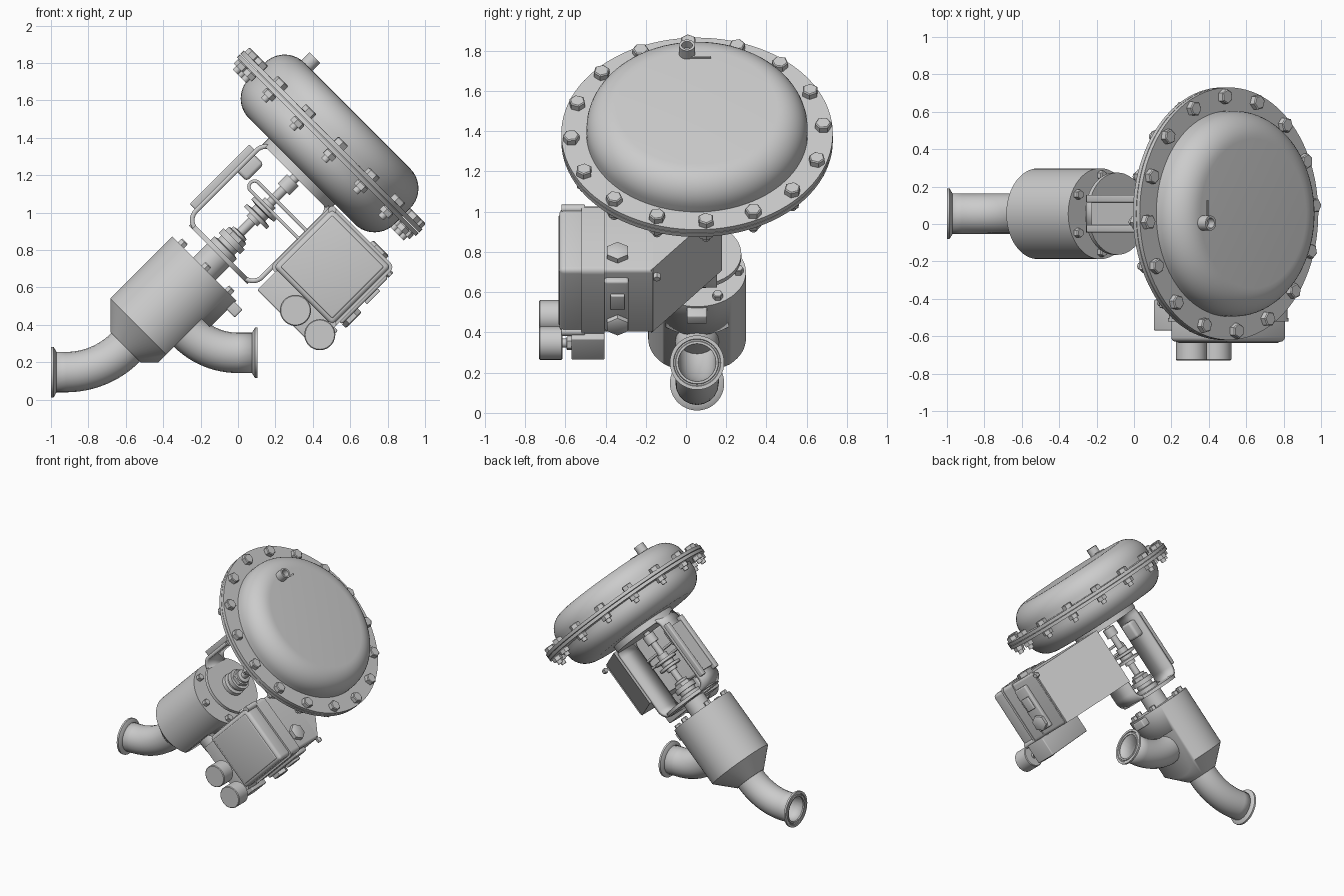
import bpy, bmesh, math
from math import cos, sin, pi, radians
from mathutils import Matrix, Vector

if bpy.data.objects.get("Cube"):
    bpy.data.objects.remove(bpy.data.objects["Cube"], do_unlink=True)

grey = bpy.data.materials.new("light_grey")
grey.use_nodes = True
grey.diffuse_color = (0.6, 0.6, 0.6, 1)
grey.node_tree.nodes["Principled BSDF"].inputs["Base Color"].default_value = (0.6, 0.6, 0.6, 1)

# Valve frame: X across, Y depth, Z along the tilted stem
AXIS_Y = 0.055
FRAME = Matrix.Translation((-0.18, AXIS_Y, 0.70)) @ Matrix.Rotation(radians(45), 4, 'Y')


def finish(name, bm, matrix=FRAME):
    bmesh.ops.recalc_face_normals(bm, faces=bm.faces)
    me = bpy.data.meshes.new(name)
    bm.to_mesh(me)
    bm.free()
    me.shade_smooth()
    me.set_sharp_from_angle(angle=radians(35))
    me.materials.append(grey)
    ob = bpy.data.objects.new(name, me)
    bpy.context.collection.objects.link(ob)
    ob.matrix_world = matrix
    return ob


def lathe(name, profile, matrix=FRAME, segs=48):
    """Spin (radius, height) points round Z."""
    bm = bmesh.new()
    vs = [bm.verts.new((r, 0, z)) for r, z in profile]
    es = [bm.edges.new(p) for p in zip(vs, vs[1:])]
    bmesh.ops.spin(bm, geom=vs + es, cent=(0, 0, 0), axis=(0, 0, 1),
                   angle=2 * pi, steps=segs, use_merge=True)
    bmesh.ops.remove_doubles(bm, verts=bm.verts, dist=1e-5)
    return finish(name, bm, matrix)


def disc(name, r, z0, z1, matrix=FRAME, segs=32):
    return lathe(name, [(0, z0), (r, z0), (r, z1), (0, z1)], matrix, segs)


def box(name, x, y, z, bevel=0.0, vertical_only=False):
    """Box between (low, high) limits; optional rounding of all or only depth edges."""
    bm = bmesh.new()
    bmesh.ops.create_cube(bm, size=1)
    for v in bm.verts:
        v.co = [lim[0] if c < 0 else lim[1] for c, lim in zip(v.co, (x, y, z))]
    if bevel:
        es = [e for e in bm.edges if not vertical_only
              or abs(e.verts[0].co.y - e.verts[1].co.y) > 1e-6]
        bmesh.ops.bevel(bm, geom=es, offset=bevel, segments=4, profile=0.5, affect='EDGES')
    return finish(name, bm)


def prism(name, pts, z0, z1):
    bm = bmesh.new()
    f = bm.faces.new([bm.verts.new((x, y, z0)) for x, y in pts])
    top = bmesh.ops.extrude_face_region(bm, geom=[f])["geom"]
    bmesh.ops.translate(bm, vec=(0, 0, z1 - z0),
                        verts=[v for v in top if isinstance(v, bmesh.types.BMVert)])
    return finish(name, bm)


def arc(cx, cz, r, a0, a1, n=8):
    return [(cx + r * cos(radians(a0 + (a1 - a0) * i / n)),
             cz + r * sin(radians(a0 + (a1 - a0) * i / n))) for i in range(n + 1)]


def strip(name, path, y0, y1, thick):
    """Closed band following an X-Z path."""
    bm = bmesh.new()
    a = [bm.verts.new((x, y0, z)) for x, z in path]
    b = [bm.verts.new((x, y1, z)) for x, z in path]
    for i in range(len(path)):
        j = (i + 1) % len(path)
        bm.faces.new((a[i], a[j], b[j], b[i]))
    ob = finish(name, bm)
    mod = ob.modifiers.new("thickness", 'SOLIDIFY')
    mod.thickness, mod.offset = thick, 0
    return ob


def rounded(x0, x1, z0, z1, r):
    return (arc(x1 - r, z1 - r, r, 0, 90) + arc(x0 + r, z1 - r, r, 90, 180)
            + arc(x0 + r, z0 + r, r, 180, 270) + arc(x1 - r, z0 + r, r, 270, 360))


def pipe(name, path):
    cu = bpy.data.curves.new(name, 'CURVE')
    cu.dimensions = '3D'
    cu.bevel_depth, cu.bevel_resolution = 0.108, 8
    sp = cu.splines.new('POLY')
    sp.points.add(len(path) - 1)
    for p, (x, z) in zip(sp.points, path):
        p.co = (x, AXIS_Y, z, 1)
    cu.materials.append(grey)
    ob = bpy.data.objects.new(name, cu)
    bpy.context.collection.objects.link(ob)
    ob.modifiers.new("wall", 'SOLIDIFY').thickness = 0.015


def ferrule(name, x, z, turn):
    m = Matrix.Translation((x, AXIS_Y, z)) @ Matrix.Rotation(radians(turn), 4, 'Y')
    lathe(name, [(0.094, -0.03), (0.108, -0.03), (0.135, -0.014), (0.135, 0),
                 (0.118, 0), (0.115, -0.005), (0.108, -0.005), (0.105, 0),
                 (0.094, 0), (0.094, -0.03)], m)


def hex_bolt(name, x, y, z, r, h, turn=0, axis='Z'):
    """Hexagon head standing on the point, along local Z, X or -Y."""
    rot = {'Z': Matrix(), 'X': Matrix.Rotation(pi / 2, 4, 'Y'),
           'Y': Matrix.Rotation(pi / 2, 4, 'X')}[axis]
    m = FRAME @ Matrix.Translation((x, y, z)) @ rot @ Matrix.Rotation(turn, 4, 'Z')
    return lathe(name, [(0, 0), (r, 0), (r, h * 0.85), (r * 0.85, h), (0, h)], m, 6)


# Valve body with a flat where the outlet joins
body = lathe("valve_body", [(0, -0.595), (0.115, -0.595), (0.243, -0.468), (0.243, 0), (0, 0)], segs=64)
cutter = box("body_cutter", (0.18, 0.5), (-0.5, 0.5), (-0.8, -0.2))
cutter.hide_render = True
cutter.hide_set(True)
cut = body.modifiers.new("outlet_flat", 'BOOLEAN')
cut.operation, cut.object, cut.solver = 'DIFFERENCE', cutter, 'EXACT'
for i in range(6):
    a = radians(30 + 60 * i)
    hex_bolt("body_bolt", 0.205 * cos(a), 0.205 * sin(a), 0, 0.026, 0.03, a)
box("body_lug", (0.2, 0.3), (-0.05, 0.05), (-0.07, -0.01), 0.01)

# Inlet and outlet elbows
pipe("inlet_pipe", [(-0.99, 0.147)] + arc(-0.92, 0.597, 0.45, 270, 315, 12) + [(-0.56, 0.32)])
ferrule("inlet_ferrule", -1.0, 0.147, -90)
pipe("outlet_pipe", [(0.10, 0.25)] + arc(0.0, 0.63, 0.38, 270, 225, 12) + [(-0.33, 0.425)])
ferrule("outlet_ferrule", 0.105, 0.25, 90)

# Bonnet, packing and stem
lathe("bonnet", [(0, 0), (0.085, 0), (0.085, 0.16), (0.062, 0.165), (0.062, 0.19), (0.08, 0.19),
                 (0.08, 0.225), (0.05, 0.225), (0.05, 0.27), (0.025, 0.275), (0.025, 0.36),
                 (0.04, 0.36), (0.04, 0.385), (0.085, 0.385), (0.085, 0.405), (0.05, 0.41),
                 (0.05, 0.435), (0.085, 0.44), (0.085, 0.46), (0.04, 0.46), (0.04, 0.50),
                 (0.025, 0.50), (0.025, 0.60), (0.045, 0.60), (0.045, 0.67), (0.025, 0.67),
                 (0.025, 0.74), (0, 0.74)])
hex_bolt("gland_nut", 0, 0, 0.225, 0.065, 0.03)

# Yoke
disc("yoke_base", 0.22, 0.105, 0.13, segs=48)
strip("yoke_frame", rounded(-0.25, 0.25, 0.117, 0.715, 0.07), -0.1, 0.1, 0.025)
disc("yoke_top", 0.25, 0.69, 0.74, segs=48)
for y in (-0.08, 0.08):
    box("yoke_rib", (-0.30, -0.25), (y - 0.02, y + 0.02), (0.19, 0.64), 0.008)
box("yoke_web", (-0.285, -0.25), (-0.08, 0.08), (0.22, 0.61))
box("yoke_boss", (-0.25, -0.17), (-0.05, 0.05), (0.49, 0.62), 0.02)
hex_bolt("yoke_bolt", 0.26, 0, 0.45, 0.035, 0.03, axis='X')
strip("feedback_lever", rounded(-0.15, 0.26, 0.47, 0.53, 0.029), -0.12, -0.09, 0.018)

# Diaphragm case
def dome(sign):
    base = 0.947
    shell = [(0.55, base)] + arc(0.40, base + 0.06, 0.15, 0, 90, 10) + [(0, base + 0.21)]
    return [(r, base + sign * (z - base)) for r, z in shell]


lathe("upper_dome", dome(1), segs=96)
lathe("lower_dome", dome(-1), segs=96)
for z in (0.922, 0.949):
    disc("case_flange", 0.675, z, z + 0.024, segs=96)
for i in range(16):
    a = radians(4 + 22.5 * i)
    x, y = 0.628 * cos(a), 0.628 * sin(a)
    hex_bolt("flange_bolt", x, y, 0.973, 0.041, 0.035, a)
    hex_bolt("flange_nut", x, y, 0.887, 0.038, 0.035, a)
    disc("bolt_end", 0.02, 0.86, 0.89, FRAME @ Matrix.Translation((x, y, 0)), 12)
lathe("air_port", [(0, 1.15), (0.04, 1.15), (0.04, 1.215), (0.027, 1.215), (0.027, 1.17), (0, 1.17)],
      FRAME @ Matrix.Translation((-0.38, -0.05, 0)), 24)
box("port_rib", (-0.355, -0.345), (-0.03, 0.07), (1.15, 1.165))

# Positioner housing, built in layers from bracket to cover
CX, CZ = 0.477, 0.49
for name, half, y0, y1, r in (("positioner_back", 0.222, -0.47, -0.22, 0.02),
                              ("positioner_case", 0.232, -0.56, -0.46, 0.03),
                              ("positioner_seam", 0.236, -0.575, -0.557, 0.03)):
    box(name, (CX - half, CX + half), (y0, y1), (CZ - half, CZ + half), r, True)
box("positioner_cover", (CX - 0.222, CX + 0.222), (-0.685, -0.54), (CZ - 0.222, CZ + 0.222), 0.025)
box("cover_panel", (CX - 0.195, CX + 0.195), (-0.69, -0.67), (CZ - 0.195, CZ + 0.195), 0.008)
for d in (-1, 1):
    disc("cover_screw", 0.022, 0, 0.115, FRAME @ Matrix.Translation((CX - d * 0.215, -0.56, CZ + d * 0.215))
         @ Matrix.Rotation(pi / 2, 4, 'X'), 16)
prism("mounting_bracket", [(0.255, -0.23), (0.70, -0.23), (0.255, 0.125)], 0.268, 0.712)

# Side fittings
box("side_plate", (0.69, 0.73), (-0.46, -0.34), (0.31, 0.66), 0.012)
hex_bolt("cable_plug", 0.73, -0.395, 0.37, 0.06, 0.03, axis='X')
box("side_latch", (0.73, 0.75), (-0.43, -0.36), (0.48, 0.58), 0.006)
hex_bolt("top_plug", 0.59, -0.395, 0.712, 0.06, 0.035)
hex_bolt("bracket_screw", 0.70, -0.20, 0.68, 0.02, 0.03, axis='X')

# Gauges on their manifold
box("gauge_manifold", (0.28, 0.74), (-0.625, -0.46), (0.12, 0.27), 0.008)
for x in (0.502, 0.686):
    m = FRAME @ Matrix.Translation((x, 0, 0.187)) @ Matrix.Rotation(pi / 2, 4, 'X')
    lathe("pressure_gauge", [(0, 0.67), (0.078, 0.67), (0.083, 0.675), (0.083, 0.78), (0.078, 0.785), (0, 0.785)], m, 40)
    hex_bolt("gauge_nut", x, -0.62, 0.187, 0.035, 0.03, axis='Y')
    disc("gauge_stem", 0.022, 0.62, 0.68, m, 16)
